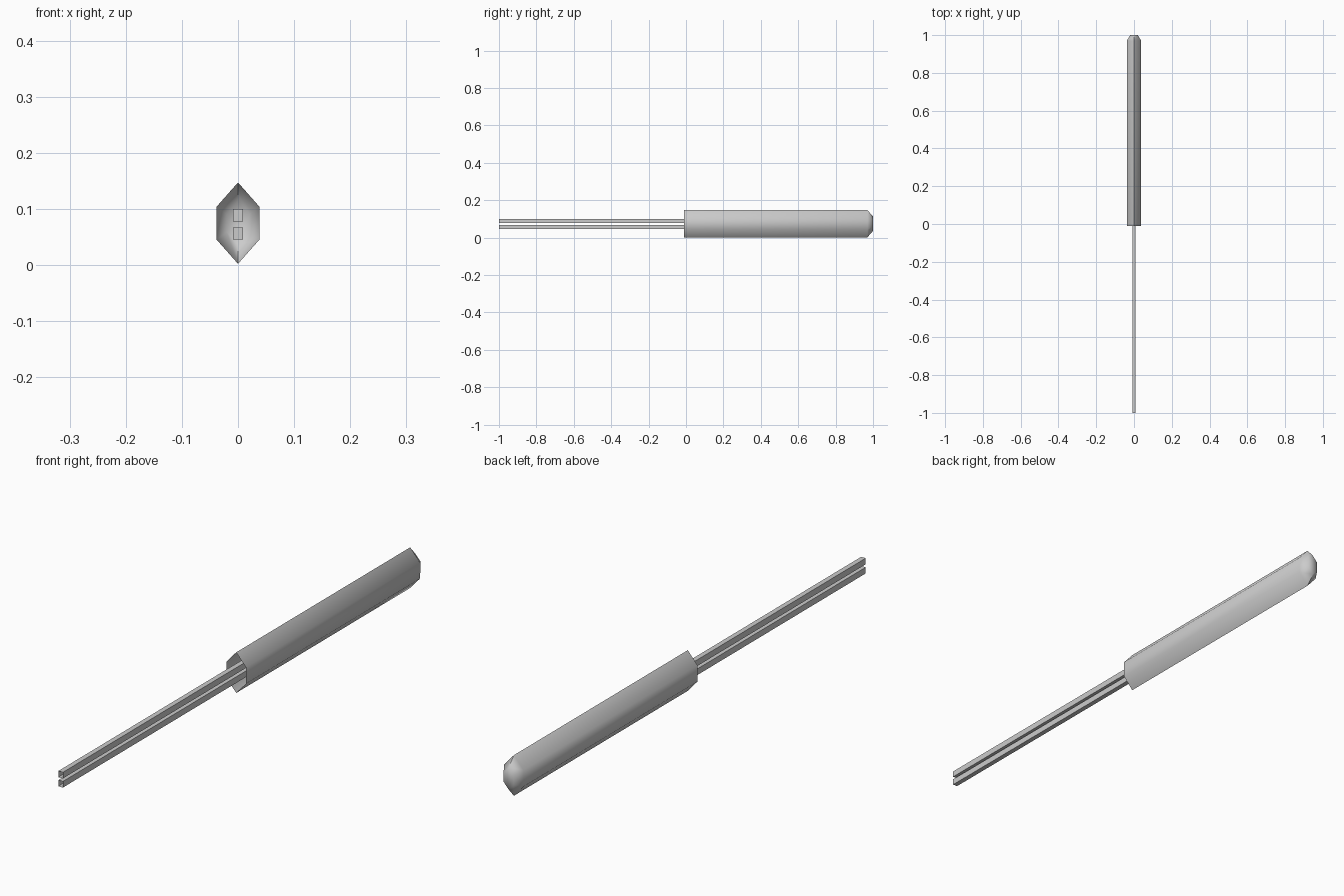
import bpy, bmesh
from math import radians

if "Cube" in bpy.data.objects:
    bpy.data.objects.remove(bpy.data.objects["Cube"])


def make_shell(name, profile, stations, smooth=False):
    """Loft an (x, z) profile along y through (y, scale) stations.
    The front is left open and the back is capped."""
    cz = sum(z for _, z in profile) / len(profile)
    bm = bmesh.new()
    rings = [[bm.verts.new((x * s, y, cz + (z - cz) * s)) for x, z in profile]
             for y, s in stations]
    n = len(profile)
    for a, b in zip(rings, rings[1:]):
        for i in range(n):
            j = (i + 1) % n
            bm.faces.new((a[i], a[j], b[j], b[i]))
    bm.faces.new(rings[-1])
    bmesh.ops.recalc_face_normals(bm, faces=bm.faces)
    mesh = bpy.data.meshes.new(name)
    bm.to_mesh(mesh)
    bm.free()
    obj = bpy.data.objects.new(name, mesh)
    bpy.context.collection.objects.link(obj)
    if smooth:
        bpy.ops.object.select_all(action='DESELECT')
        obj.select_set(True)
        bpy.context.view_layer.objects.active = obj
        bpy.ops.object.shade_smooth_by_angle(angle=radians(60))
    return obj


# Hollow six-sided handle with a chamfered back end
hexagon = [(0, 0.147), (0.038, 0.104), (0.038, 0.045),
           (0, 0.002), (-0.038, 0.045), (-0.038, 0.104)]
make_shell("handle", hexagon, [(-0.01, 1), (0.97, 1), (1.0, 0.53)], smooth=True)

# Two thin square prongs running into the handle
for name, z in (("lower_prong", 0.056), ("upper_prong", 0.0885)):
    w, h = 0.009, 0.011
    square = [(-w, z - h), (w, z - h), (w, z + h), (-w, z + h)]
    make_shell(name, square, [(-1.0, 1), (0.06, 1)])
